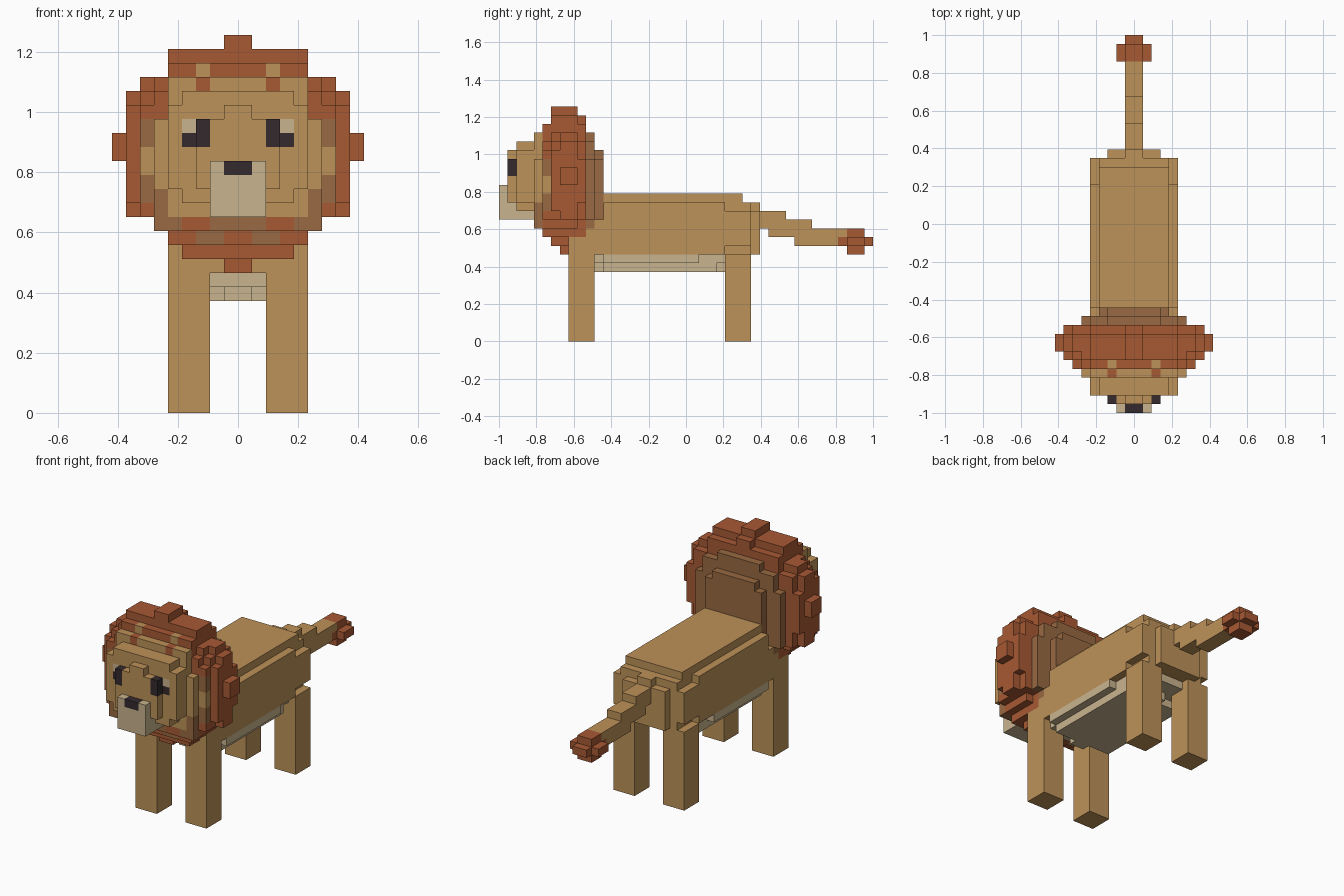
import bpy, bmesh
from mathutils import Vector

if "Cube" in bpy.data.objects:
    bpy.data.objects.remove(bpy.data.objects["Cube"], do_unlink=True)

UNIT = 2 / 43          # one block; depth runs from 0 (nose) to 43 (tail tip)
HALF = 21.5


def material(name, *rgb):
    m = bpy.data.materials.new(name)
    m.use_nodes = True
    m.diffuse_color = (*rgb, 1)
    bsdf = next(n for n in m.node_tree.nodes if n.type == 'BSDF_PRINCIPLED')
    bsdf.inputs["Base Color"].default_value = (*rgb, 1)
    bsdf.inputs["Roughness"].default_value = 0.9
    return m


mats = {
    "tan": material("tan_fur", .51, .287, .1),
    "red": material("rust_mane", .39, .1, .034),
    "brown": material("brown_undermane", .314, .144, .054),
    "cream": material("cream_fur", .584, .456, .27),
    "dark": material("dark_eye_nose", .034, .023, .027),
}
slots = list(mats)
blocks = {}            # cell -> (part, colour)


def fill(part, color, x, y, z):
    """Fill a mirrored block region; x is a half width or an (inner, outer) pair."""
    lo, hi = (0, x) if isinstance(x, int) else x
    for i in range(lo, hi):
        for j in range(*y):
            for k in range(*z):
                blocks[i, j, k] = blocks[-1 - i, j, k] = (part, color)


def rows(part, color, y, shape):
    """Stack rows of (half width, bottom, top) into one slab."""
    for w, bottom, top in shape:
        fill(part, color, w, y, (bottom, top))


# Belly
fill("belly", "cream", 4, (10, 28), (9, 10))
fill("belly", "cream", 5, (12, 23), (9, 10))
fill("belly", "cream", 4, (12, 25), (8, 9))
fill("belly", "cream", 1, (11, 26), (8, 9))

# Body with stepped rump and chest
fill("body", "tan", 5, (12, 26), (10, 16))
fill("body", "tan", 4, (11, 28), (10, 17))
fill("body", "tan", 5, (8, 12), (10, 14))
fill("body", "tan", 5, (26, 29), (11, 15))
fill("body", "tan", 4, (26, 29), (10, 16))
fill("body", "tan", 3, (29, 30), (10, 15))
fill("body", "tan", 1, (29, 30), (15, 16))

# Legs
for name, y in (("front_legs", (8, 11)), ("hind_legs", (26, 29))):
    fill(name, "tan", (2, 5), y, (0, 10))

# Tail steps down to a tuft
for y, z in (((30, 33), (13, 15)), ((31, 36), (12, 14)), ((34, 40), (11, 13))):
    fill("tail", "tan", 1, y, z)
fill("tail_tuft", "red", 1, (40, 42), (10, 13))
fill("tail_tuft", "red", 2, (40, 42), (11, 12))
fill("tail_tuft", "red", 1, (39, 43), (11, 12))

# Mane slabs, widest in the middle
rows("mane", "brown", (11, 12), [(4, 13, 21), (3, 21, 22)])
rows("mane", "brown", (10, 11), [(6, 14, 21), (5, 13, 23), (3, 12, 24)])
rows("mane", "red", (9, 10), [(8, 16, 21), (7, 14, 23), (5, 12, 25), (1, 25, 26)])
rows("mane", "red", (7, 9), [
    (1, 10, 27), (4, 11, 26), (5, 12, 26), (6, 13, 24),
    (7, 14, 24), (8, 14, 23), (9, 18, 20)])
rows("mane", "red", (6, 7), [
    (1, 11, 27), (4, 11, 26), (5, 12, 26), (6, 13, 24), (7, 14, 23), (8, 15, 22)])
rows("mane", "red", (5, 6), [(5, 12, 25), (6, 13, 23), (7, 14, 22)])
fill("mane", "brown", (6, 7), (5, 6), (15, 17))
fill("mane", "brown", (6, 7), (5, 6), (19, 21))
fill("mane", "tan", (6, 7), (5, 6), (17, 19))
fill("mane", "brown", (1, 3), (5, 6), (12, 13))
fill("mane", "brown", 6, (4, 5), (13, 14))
fill("mane", "red", (2, 4), (4, 5), (13, 14))

# Head layers toward the face
rows("head", "tan", (4, 5), [(5, 14, 24), (6, 16, 21)])
fill("head", "brown", (5, 6), (4, 5), (14, 16))
rows("head", "tan", (2, 4), [(4, 15, 23), (5, 16, 22)])
rows("head", "tan", (1, 2), [(3, 16, 21), (1, 21, 22)])

# Ears
fill("ears", "tan", (2, 3), (5, 6), (24, 25))
fill("ears", "red", (2, 3), (4, 5), (23, 24))

# Muzzle, nose and eyes
fill("muzzle", "cream", 2, (0, 4), (14, 18))
fill("nose", "dark", 1, (0, 1), (17, 18))
fill("eyes", "dark", (2, 3), (1, 2), (19, 21))
fill("eyes", "dark", (3, 4), (2, 3), (19, 20))
fill("eyes", "cream", (3, 4), (2, 3), (20, 21))


def build(part):
    """Turn the exposed sides of a part's blocks into one flat-faced mesh."""
    bm = bmesh.new()
    verts = {}

    def vert(p):
        key = tuple(int(c) for c in p)
        if key not in verts:
            verts[key] = bm.verts.new(((key[0]) * UNIT, (key[1] - HALF) * UNIT, key[2] * UNIT))
        return verts[key]

    for cell, (owner, color) in blocks.items():
        if owner != part:
            continue
        for axis in range(3):
            u, v = Vector((0, 0, 0)), Vector((0, 0, 0))
            u[(axis + 1) % 3] = v[(axis + 2) % 3] = 1
            for side in (0, 1):
                near = list(cell)
                near[axis] += 2 * side - 1
                if tuple(near) in blocks:
                    continue
                base = Vector(cell)
                base[axis] += side
                quad = [base, base + u, base + u + v, base + v]
                if not side:
                    quad.reverse()
                bm.faces.new([vert(p) for p in quad]).material_index = slots.index(color)
    bmesh.ops.dissolve_limit(bm, angle_limit=0.02, verts=bm.verts[:], edges=bm.edges[:],
                             delimit={'MATERIAL'})
    mesh = bpy.data.meshes.new(part)
    bm.to_mesh(mesh)
    bm.free()
    for m in mats.values():
        mesh.materials.append(m)
    bpy.context.collection.objects.link(bpy.data.objects.new(part, mesh))


for part in dict.fromkeys(owner for owner, _ in blocks.values()):
    build(part)
